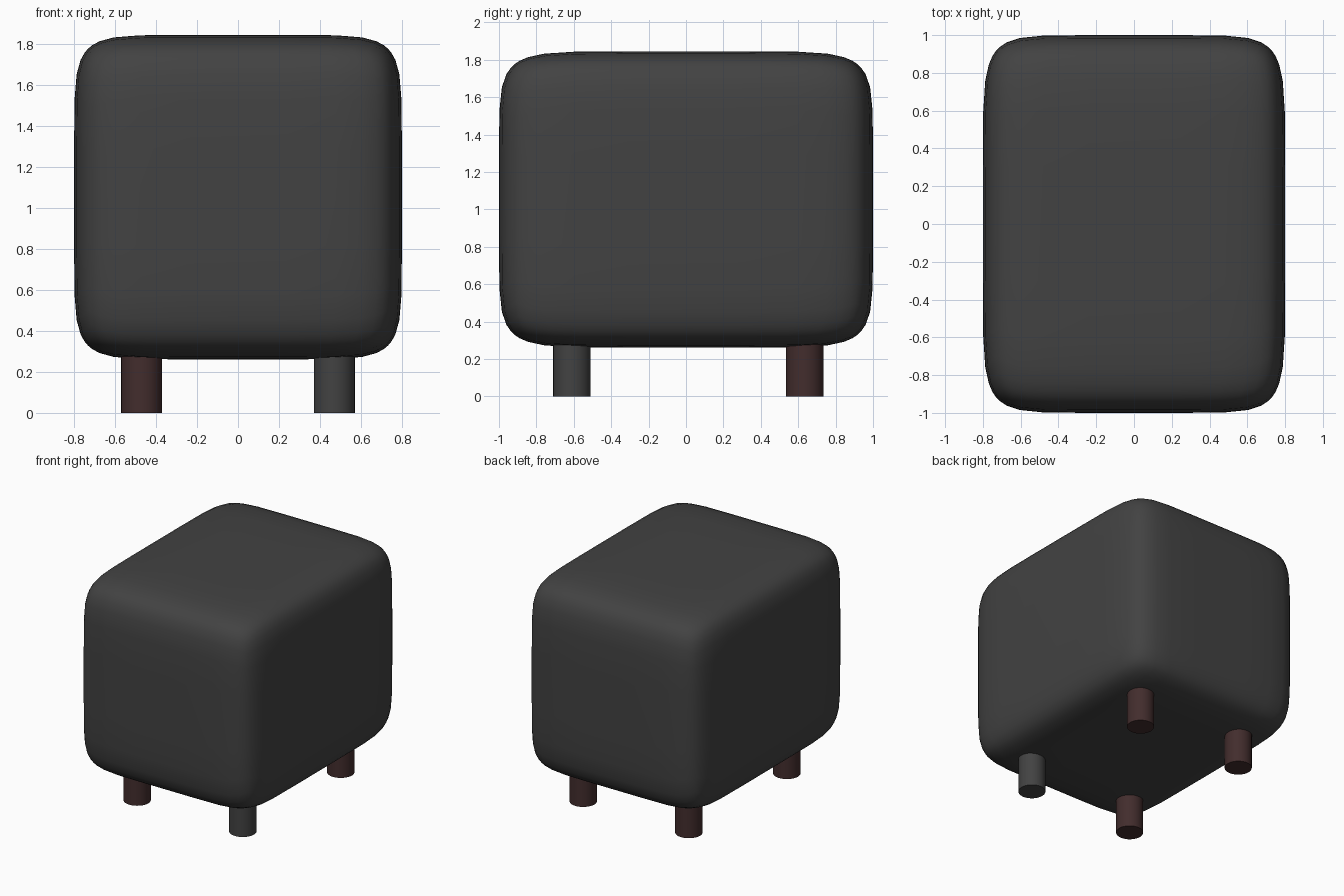
import bpy, bmesh
from mathutils import Vector

if "Cube" in bpy.data.objects:
    bpy.data.objects.remove(bpy.data.objects["Cube"])


def material(name, rgb):
    mat = bpy.data.materials.new(name)
    mat.diffuse_color = (*rgb, 1)
    mat.use_nodes = True
    mat.node_tree.nodes["Principled BSDF"].inputs["Base Color"].default_value = mat.diffuse_color
    return mat


charcoal = material("charcoal", (0.055, 0.055, 0.055))
brown = material("dark_brown", (0.055, 0.026, 0.026))


def smooth(obj, degrees):
    bpy.ops.object.select_all(action='DESELECT')
    obj.select_set(True)
    bpy.context.view_layer.objects.active = obj
    bpy.ops.object.shade_smooth_by_angle(angle=degrees * 3.14159 / 180)


# Cushion body: gridded cube inflated into a soft-edged box
def soft_box(name, centre, half, power, steps):
    n = len(steps) - 1
    bm = bmesh.new()
    for axis in range(3):
        for side in (-1, 1):
            grid = []
            for u in steps:
                row = []
                for v in steps:
                    p = [0, 0, 0]
                    p[axis], p[(axis + 1) % 3], p[(axis + 2) % 3] = side, u, v
                    norm = sum(abs(c) ** power for c in p) ** (1 / power)
                    row.append(bm.verts.new(
                        Vector([c / norm * h + o for c, h, o in zip(p, half, centre)])))
                grid.append(row)
            for i in range(n):
                for j in range(n):
                    bm.faces.new((grid[i][j], grid[i + 1][j],
                                  grid[i + 1][j + 1], grid[i][j + 1]))
    bmesh.ops.remove_doubles(bm, verts=bm.verts, dist=1e-5)
    bmesh.ops.recalc_face_normals(bm, faces=bm.faces)
    mesh = bpy.data.meshes.new(name)
    bm.to_mesh(mesh)
    bm.free()
    obj = bpy.data.objects.new(name, mesh)
    bpy.context.collection.objects.link(obj)
    return obj


half_steps = [0.3, 0.6, 0.77, 0.88, 0.95, 1.0]
steps = [-s for s in reversed(half_steps)] + [0] + half_steps
body = soft_box("cushion_body", (0, 0, 1.053), (0.8, 1.0, 0.792), 7.8, steps)
body.data.materials.append(charcoal)
smooth(body, 60)

# Four round legs, the front right one in charcoal
for name, x, y, mat in (("front_right_leg", 0.47, -0.61, charcoal),
                        ("front_left_leg", -0.47, -0.61, brown),
                        ("back_right_leg", 0.47, 0.635, brown),
                        ("back_left_leg", -0.47, 0.635, brown)):
    bpy.ops.mesh.primitive_cylinder_add(vertices=32, radius=0.1, depth=0.3,
                                        location=(x, y, 0.15))
    leg = bpy.context.object
    leg.name = name
    leg.data.materials.append(mat)
    smooth(leg, 40)
